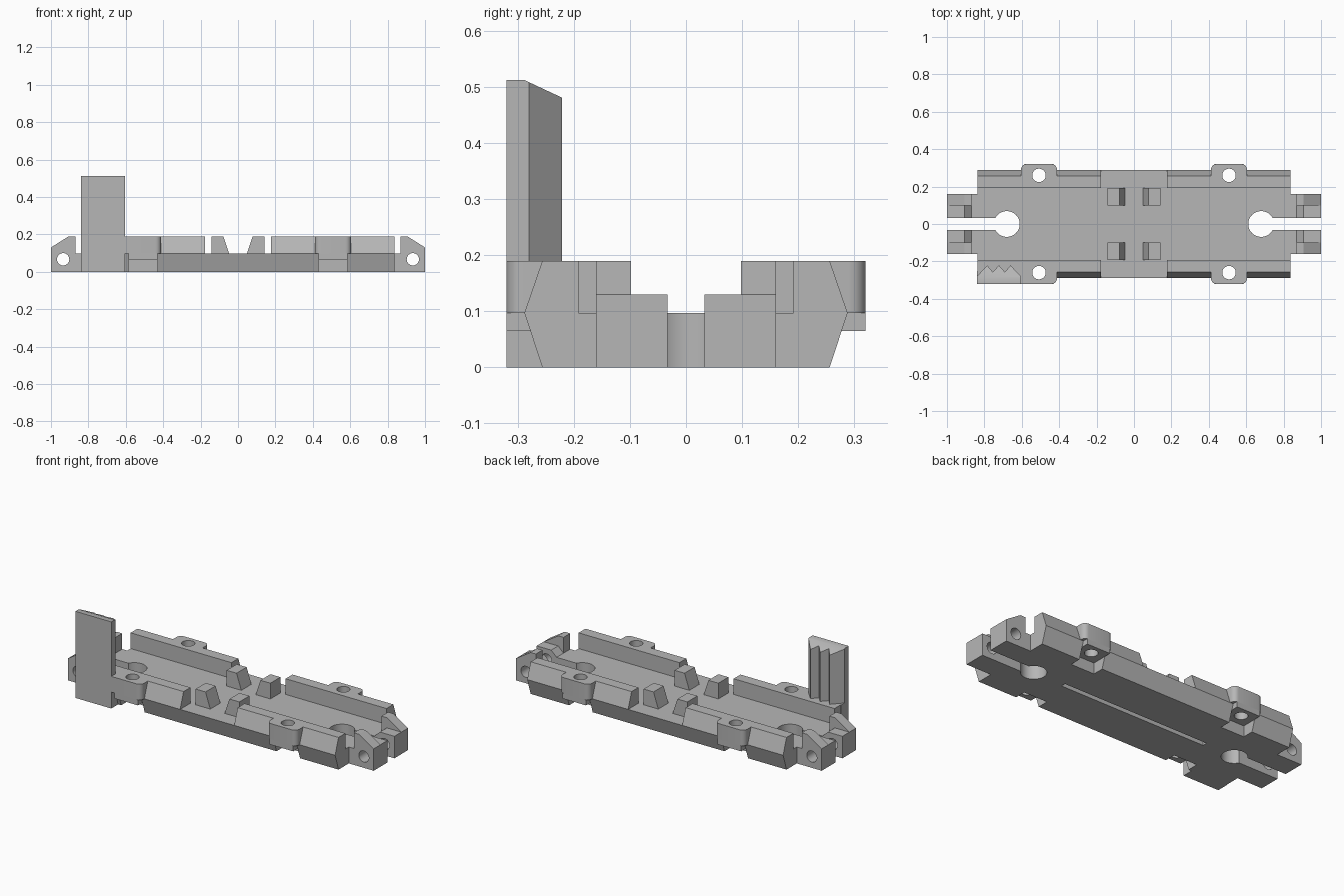
import bpy, bmesh, math

cube = bpy.data.objects.get("Cube")
if cube:
    bpy.data.objects.remove(cube, do_unlink=True)

grey = bpy.data.materials.new("plain grey")
grey.use_nodes = True
COLOUR = (0.47, 0.47, 0.47, 1)
grey.diffuse_color = COLOUR
grey.node_tree.nodes["Principled BSDF"].inputs["Base Color"].default_value = COLOUR

FLOOR, TOP = 0.097, 0.19
END = 0.837
EAR_X, EAR_Y = 0.508, 0.26


def prism(name, pts, axis, a, b):
    """Extrude a 2D outline along an axis; x takes (y,z), y takes (x,z), z takes (x,y)."""
    place = {"x": lambda p, t: (t, p[0], p[1]),
             "y": lambda p, t: (p[0], t, p[1]),
             "z": lambda p, t: (p[0], p[1], t)}[axis]
    bm = bmesh.new()
    low = [bm.verts.new(place(p, a)) for p in pts]
    high = [bm.verts.new(place(p, b)) for p in pts]
    bm.faces.new(low)
    bm.faces.new(high[::-1])
    n = len(pts)
    for i in range(n):
        j = (i + 1) % n
        bm.faces.new((low[i], high[i], high[j], low[j]))
    bmesh.ops.recalc_face_normals(bm, faces=bm.faces)
    mesh = bpy.data.meshes.new(name)
    bm.to_mesh(mesh)
    bm.free()
    obj = bpy.data.objects.new(name, mesh)
    bpy.context.collection.objects.link(obj)
    mesh.materials.append(grey)
    return obj


def box(name, x0, x1, y0, y1, z0, z1):
    return prism(name, [(x0, y0), (x1, y0), (x1, y1), (x0, y1)], "z", z0, z1)


def arc(cx, cy, r, start, end, n):
    return [(cx + r * math.cos(math.radians(start + (end - start) * i / n)),
             cy + r * math.sin(math.radians(start + (end - start) * i / n)))
            for i in range(n + 1)]


def disc(name, cx, cy, r, axis, a, b):
    return prism(name, arc(cx, cy, r, 0, 360, 32)[:-1], axis, a, b)


def cut(obj, cutters):
    """Subtract cutters, then remove them."""
    bpy.context.view_layer.objects.active = obj
    for c in cutters:
        c.hide_render = True
        mod = obj.modifiers.new("cut", "BOOLEAN")
        mod.operation = "DIFFERENCE"
        mod.object = c
        bpy.ops.object.modifier_apply(modifier=mod.name)
        bpy.data.objects.remove(c, do_unlink=True)


def screw_hole(sx, sy):
    return disc("cutter", sx * EAR_X, sy * EAR_Y, 0.036, "z", -0.1, 0.3)


SIDES = [(sx, sy) for sx in (-1, 1) for sy in (-1, 1)]

# Base plate with flared sides, keyhole slots, nut pockets and underside groove
base = prism("base_plate", [(-0.256, 0), (0.256, 0), (0.288, FLOOR), (-0.288, FLOOR)],
             "x", -END, END)
cutters = [box("cutter", -0.48, 0.48, -0.014, 0.014, -0.1, 0.03)]
for sx in (-1, 1):
    xs = sorted((sx * 0.7, sx * 0.9))
    cutters.append(disc("cutter", sx * 0.68, 0, 0.069, "z", -0.1, 0.3))
    cutters.append(box("cutter", *xs, -0.033, 0.033, -0.1, 0.3))
for sx, sy in SIDES:
    ys = sorted((sy * 0.19, sy * 0.4))
    x = sx * EAR_X
    cutters.append(box("cutter", x - 0.077, x + 0.077, *ys, -0.1, 0.065))
    cutters.append(screw_hole(sx, sy))
cut(base, cutters)

for sx, sy in SIDES:
    tag = ("left" if sx > 0 else "right") + ("_front" if sy < 0 else "_back")

    # Side wall leaning inward on its outer face
    wall = prism("side_wall_" + tag,
                 [(sy * 0.192, FLOOR), (sy * 0.288, FLOOR), (sy * 0.256, TOP), (sy * 0.192, TOP)],
                 "x", sx * 0.177, sx * END)
    cut(wall, [screw_hole(sx, sy)])

    # Screw ear with rounded outer corners; square where it meets the upright
    x, r = sx * EAR_X, 0.03
    outline = [(x + 0.097, sy * 0.21)] + arc(x + 0.067, 0.29, r, 0, 90, 6)
    if tag == "right_front":
        outline += [(x - 0.097, 0.32)]
    else:
        outline += arc(x - 0.067, 0.29, r, 90, 180, 6)
    outline += [(x - 0.097, 0.21)]
    outline = [(px, sy * abs(py)) for px, py in outline]
    ear = prism("screw_ear_" + tag, outline, "z", FLOOR, TOP)
    cut(ear, [screw_hole(sx, sy)])

    # Boss under the ear
    ys = sorted((sy * 0.195, sy * 0.32))
    boss = box("ear_boss_" + tag, x - 0.077, x + 0.077, *ys, 0.065, FLOOR)
    cut(boss, [screw_hole(sx, sy)])

    # End prong: tall outer half and low inner half, drilled crosswise
    outer = [(END, 0), (1, 0), (1, 0.13), (0.905, TOP), (0.87, TOP), (0.87, FLOOR), (END, FLOOR)]
    inner = [(END, 0), (1, 0), (1, 0.13), (0.905, 0.13), (0.87, FLOOR), (END, FLOOR)]
    for name, pts, y0, y1 in (("outer", outer, 0.098, 0.16), ("inner", inner, 0.033, 0.098)):
        prong = prism("end_prong_" + name + "_" + tag, [(sx * px, pz) for px, pz in pts],
                      "y", sy * y0, sy * y1)
        cut(prong, [disc("cutter", sx * 0.935, 0.067, 0.033, "y", sy * 0.01, sy * 0.2)])

    # Wedge tab on the floor
    prism("floor_tab_" + tag,
          [(sx * px, pz) for px, pz in ((0.047, FLOOR), (0.143, FLOOR), (0.143, TOP), (0.078, TOP))],
          "y", sy * 0.098, sy * 0.192)

# Tall upright with a toothed back and a sloping top
teeth = [(-0.605, -0.32), (-0.605, -0.28), (-0.66, -0.221), (-0.69, -0.257), (-0.722, -0.221),
         (-0.755, -0.257), (-0.785, -0.221), (-0.84, -0.28), (-0.84, -0.32)]
upright = prism("toothed_upright", teeth, "z", FLOOR, 0.512)
cut(upright, [prism("cutter", [(-0.288, 0.512), (-0.288, 0.6), (-0.1, 0.6), (-0.1, 0.424)],
                    "x", -0.9, -0.5)])
box("upright_foot", -0.84, -0.605, -0.32, -0.25, 0, TOP)

# Smooth the round holes and corners, keep other edges sharp
bpy.ops.object.select_all(action="DESELECT")
for obj in bpy.context.scene.objects:
    if obj.type == "MESH" and grey.name in obj.data.materials:
        obj.select_set(True)
        bpy.context.view_layer.objects.active = obj
bpy.ops.object.shade_smooth_by_angle(angle=math.radians(30))
